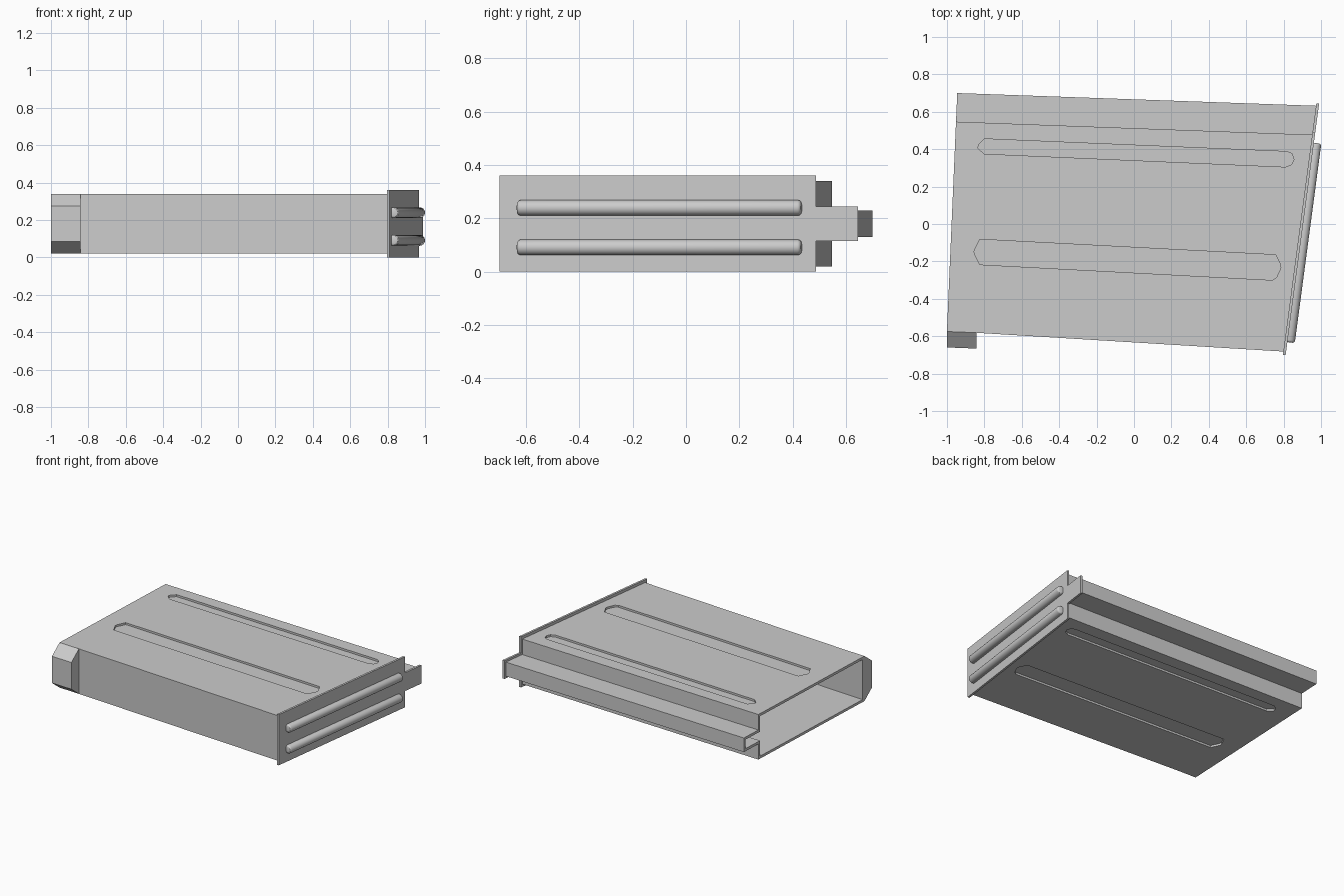
import bpy, bmesh
from mathutils import Vector, Matrix

if "Cube" in bpy.data.objects:
    bpy.data.objects.remove(bpy.data.objects["Cube"])

SLOPE = 0.133                      # slant of the closed end


def right_x(y):
    return 0.796 + SLOPE * (y + 0.70)


def left_x(y):
    return -1.0 + 0.0433 * (y + 0.57)


def make_object(name, verts, faces):
    me = bpy.data.meshes.new(name)
    me.from_pydata(verts, [], faces)
    bm = bmesh.new()
    bm.from_mesh(me)
    bmesh.ops.recalc_face_normals(bm, faces=bm.faces)
    bm.to_mesh(me)
    bm.free()
    ob = bpy.data.objects.new(name, me)
    bpy.context.collection.objects.link(ob)
    return ob


def prism(name, a, b):
    """Closed solid between two matching loops."""
    n = len(a)
    faces = [(i, (i + 1) % n, n + (i + 1) % n, n + i) for i in range(n)]
    faces += [tuple(range(n)), tuple(range(n, 2 * n))]
    return make_object(name, a + b, faces)


def section(yf, yb, yr, t, x_of):
    """Box outline with a narrow spine at the back, inset by t."""
    pts = [(yf + t, 0.02 + t), (yb - t, 0.02 + t), (yb - t, 0.13 + t), (yr - t, 0.13 + t),
           (yr - t, 0.23 - t), (yb - t, 0.23 - t), (yb - t, 0.34 - t), (yf + t, 0.34 - t)]
    return [(x_of(y), y, z) for y, z in pts]


# Hollow casing, open at the left
WALL = 0.018
left, right = (-0.572, 0.547, 0.70), (-0.682, 0.477, 0.632)
loops = [section(*left, 0, left_x), section(*right, 0, lambda y: right_x(y) + 0.003),
         section(*right, WALL, lambda y: right_x(y) + 0.003), section(*left, WALL, left_x)]
faces = []
for k in range(4):
    for i in range(8):
        j, m = (i + 1) % 8, (k + 1) % 4
        faces.append((8 * k + i, 8 * k + j, 8 * m + j, 8 * m + i))
casing = make_object("casing", sum(loops, []), faces)

# Shallow grooves in the top and bottom
grooves = [
    [(-0.80, 0.455), (-0.83, 0.425), (-0.835, 0.405), (-0.80, 0.375),
     (0.81, 0.305), (0.842, 0.318), (0.855, 0.345), (0.845, 0.375), (0.82, 0.387)],
    [(-0.825, -0.082), (-0.855, -0.145), (-0.853, -0.16), (-0.825, -0.217),
     (0.74, -0.30), (0.762, -0.285), (0.785, -0.235), (0.782, -0.215), (0.757, -0.165)],
]
for outline in grooves:
    for z0, z1 in ((0.326, 0.4), (-0.05, 0.034)):
        cutter = prism("groove_cutter", [(x, y, z0) for x, y in outline],
                       [(x, y, z1) for x, y in outline])
        cutter.hide_render = True
        mod = casing.modifiers.new("groove", 'BOOLEAN')
        mod.operation, mod.solver, mod.object = 'DIFFERENCE', 'EXACT', cutter
        bpy.context.view_layer.objects.active = casing
        bpy.ops.object.modifier_apply(modifier=mod.name)
        bpy.data.objects.remove(cutter)

# Slanted base plate with rear tab
plate = [(-0.70, 0), (0.488, 0), (0.488, 0.115), (0.645, 0.115),
         (0.645, 0.245), (0.488, 0.245), (0.488, 0.36), (-0.70, 0.36)]
prism("base_plate", [(right_x(y), y, z) for y, z in plate],
      [(right_x(y) + 0.015, y, z) for y, z in plate])

# Two rounded bars on the plate
axis = Vector((SLOPE, 1, 0)).normalized()
for label, z in (("lower", 0.091), ("upper", 0.239)):
    p0, p1 = [Vector((right_x(y) + 0.026, y, z)) for y in (-0.633, 0.433)]
    bm = bmesh.new()
    bmesh.ops.create_cone(bm, cap_ends=True, segments=24, radius1=0.029, radius2=0.029,
                          depth=(p1 - p0).length)
    rims = [e for e in bm.edges if any(len(f.verts) > 4 for f in e.link_faces)]
    bmesh.ops.bevel(bm, geom=rims, offset=0.013, segments=3, profile=0.5, affect='EDGES')
    bm.transform(Matrix.Translation((p0 + p1) / 2)
                 @ axis.to_track_quat('Z', 'Y').to_matrix().to_4x4())
    me = bpy.data.meshes.new(label + "_bar")
    bm.to_mesh(me)
    bm.free()
    bar = bpy.data.objects.new(label + "_bar", me)
    bpy.context.collection.objects.link(bar)
    bpy.ops.object.select_all(action='DESELECT')
    bar.select_set(True)
    bpy.context.view_layer.objects.active = bar
    bpy.ops.object.shade_smooth_by_angle()

# Chamfered catch at the open front corner
catch = [(-0.565, 0.02), (-0.575, 0.02), (-0.66, 0.085), (-0.66, 0.275), (-0.575, 0.34), (-0.565, 0.34)]
prism("front_catch", [(-1.0, y, z) for y, z in catch], [(-0.843, y - 0.006, z) for y, z in catch])
